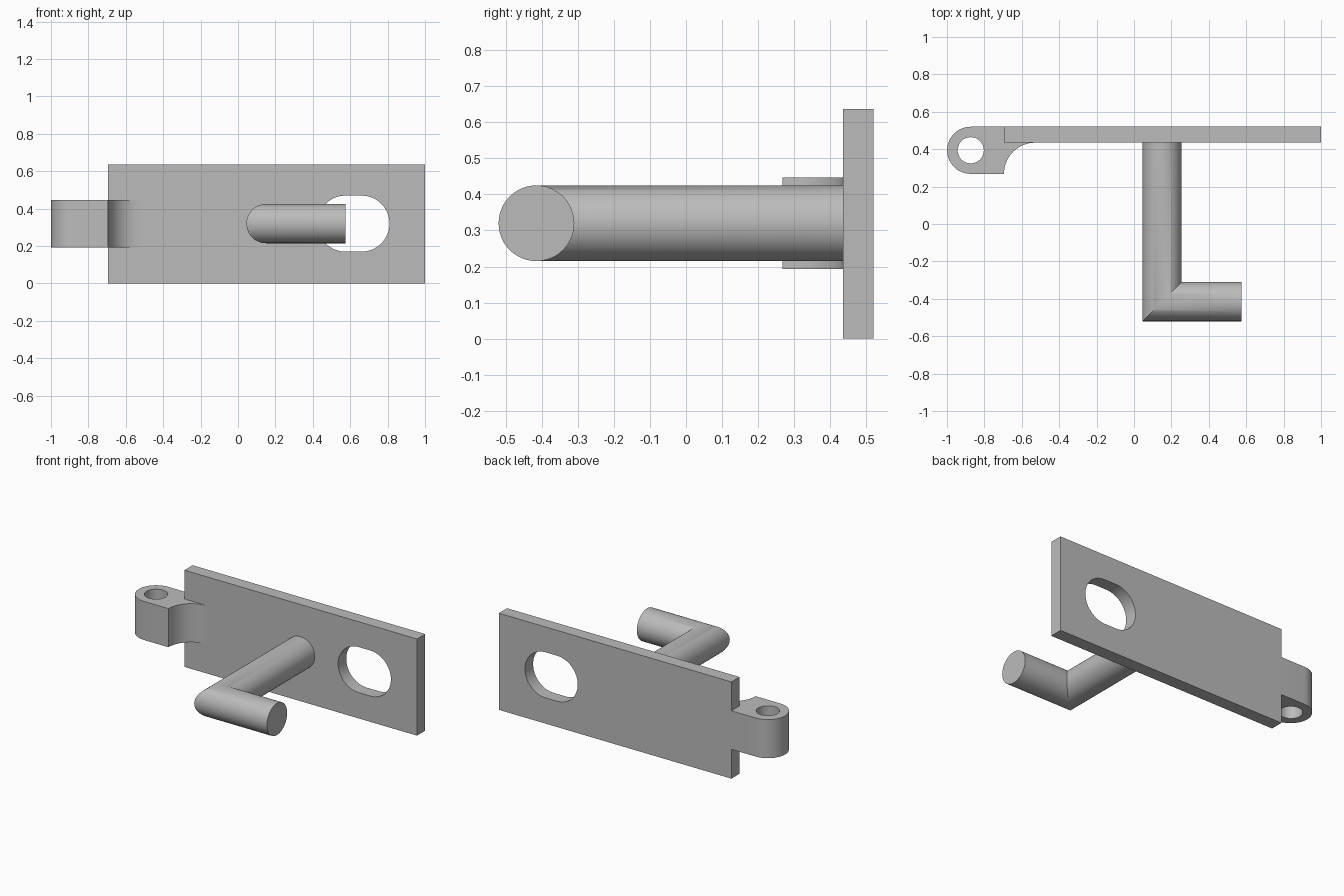
import bpy, bmesh
from math import sin, cos, pi, radians

cube = bpy.data.objects.get("Cube")
if cube:
    bpy.data.objects.remove(cube, do_unlink=True)

grey = bpy.data.materials.new("plain_grey")
grey.use_nodes = True
colour = (0.5, 0.5, 0.5, 1)
grey.diffuse_color = colour
grey.node_tree.nodes["Principled BSDF"].inputs["Base Color"].default_value = colour

MID_Z = 0.32
PLATE_FRONT, PLATE_BACK = 0.435, 0.52
PLATE_LEFT = -0.695


def arc(cx, cy, r, start, end, steps=24):
    """Points along an arc, angles in degrees."""
    angles = [radians(start + (end - start) * i / steps) for i in range(steps + 1)]
    return [(cx + r * cos(a), cy + r * sin(a)) for a in angles]


def finish(obj):
    """Weld, orient and smooth the curved sides only."""
    bm = bmesh.new()
    bm.from_mesh(obj.data)
    bmesh.ops.remove_doubles(bm, verts=bm.verts, dist=0.0001)
    bmesh.ops.recalc_face_normals(bm, faces=bm.faces)
    bm.to_mesh(obj.data)
    bm.free()
    obj.data.materials.clear()
    obj.data.materials.append(grey)
    bpy.ops.object.select_all(action='DESELECT')
    obj.select_set(True)
    bpy.context.view_layer.objects.active = obj
    bpy.ops.object.shade_smooth_by_angle(angle=radians(30))


def extruded(name, outlines, thickness, location, tilt=0):
    """Solid from an outline and its holes."""
    curve = bpy.data.curves.new(name, 'CURVE')
    curve.dimensions = '2D'
    curve.fill_mode = 'BOTH'
    curve.extrude = thickness / 2
    for points in outlines:
        spline = curve.splines.new('POLY')
        spline.points.add(len(points) - 1)
        for p, (x, y) in zip(spline.points, points):
            p.co = (x, y, 0, 1)
        spline.use_cyclic_u = True
    obj = bpy.data.objects.new(name, curve)
    bpy.context.collection.objects.link(obj)
    obj.location = location
    obj.rotation_euler.x = tilt
    bpy.ops.object.select_all(action='DESELECT')
    obj.select_set(True)
    bpy.context.view_layer.objects.active = obj
    bpy.ops.object.convert(target='MESH')
    finish(bpy.context.view_layer.objects.active)


# Flat plate with a rounded slot
plate = [(PLATE_LEFT, 0), (1, 0), (1, 0.637), (PLATE_LEFT, 0.637)]
slot = arc(0.66, MID_Z, 0.15, -90, 90) + arc(0.575, MID_Z, 0.15, 90, 270)
extruded("slotted_plate", [plate, slot], PLATE_BACK - PLATE_FRONT,
         (0, (PLATE_FRONT + PLATE_BACK) / 2, 0), pi / 2)

# Hinge lug: round knuckle, pin hole and concave fillet onto the plate
knuckle_x, knuckle_y = -0.873, 0.394
lug = arc(knuckle_x, knuckle_y, 0.126, 90, 270)
lug += arc(-0.528, 0.268, 0.167, 180, 90)
lug += [(PLATE_LEFT, PLATE_FRONT), (PLATE_LEFT, PLATE_BACK)]
pin_hole = arc(knuckle_x, knuckle_y, 0.07, 0, 352.5, 47)
extruded("hinge_lug", [lug, pin_hole], 0.254, (0, 0, MID_Z))

# Round handle bar with a mitred corner
bar_x, bar_y, bar_r, sides = 0.15, -0.415, 0.105, 48
bm = bmesh.new()
section = [(bar_r * cos(2 * pi * i / sides), bar_r * sin(2 * pi * i / sides))
           for i in range(sides)]
rings = [
    [bm.verts.new((bar_x + u, PLATE_FRONT, MID_Z + w)) for u, w in section],
    [bm.verts.new((bar_x + u, bar_y + u, MID_Z + w)) for u, w in section],
    [bm.verts.new((0.575, bar_y + u, MID_Z + w)) for u, w in section],
]
for a, b in zip(rings, rings[1:]):
    for i in range(sides):
        j = (i + 1) % sides
        bm.faces.new((a[i], a[j], b[j], b[i]))
bm.faces.new(rings[0])
bm.faces.new(rings[-1])
mesh = bpy.data.meshes.new("handle_bar")
bm.to_mesh(mesh)
bm.free()
handle = bpy.data.objects.new("handle_bar", mesh)
bpy.context.collection.objects.link(handle)
finish(handle)
